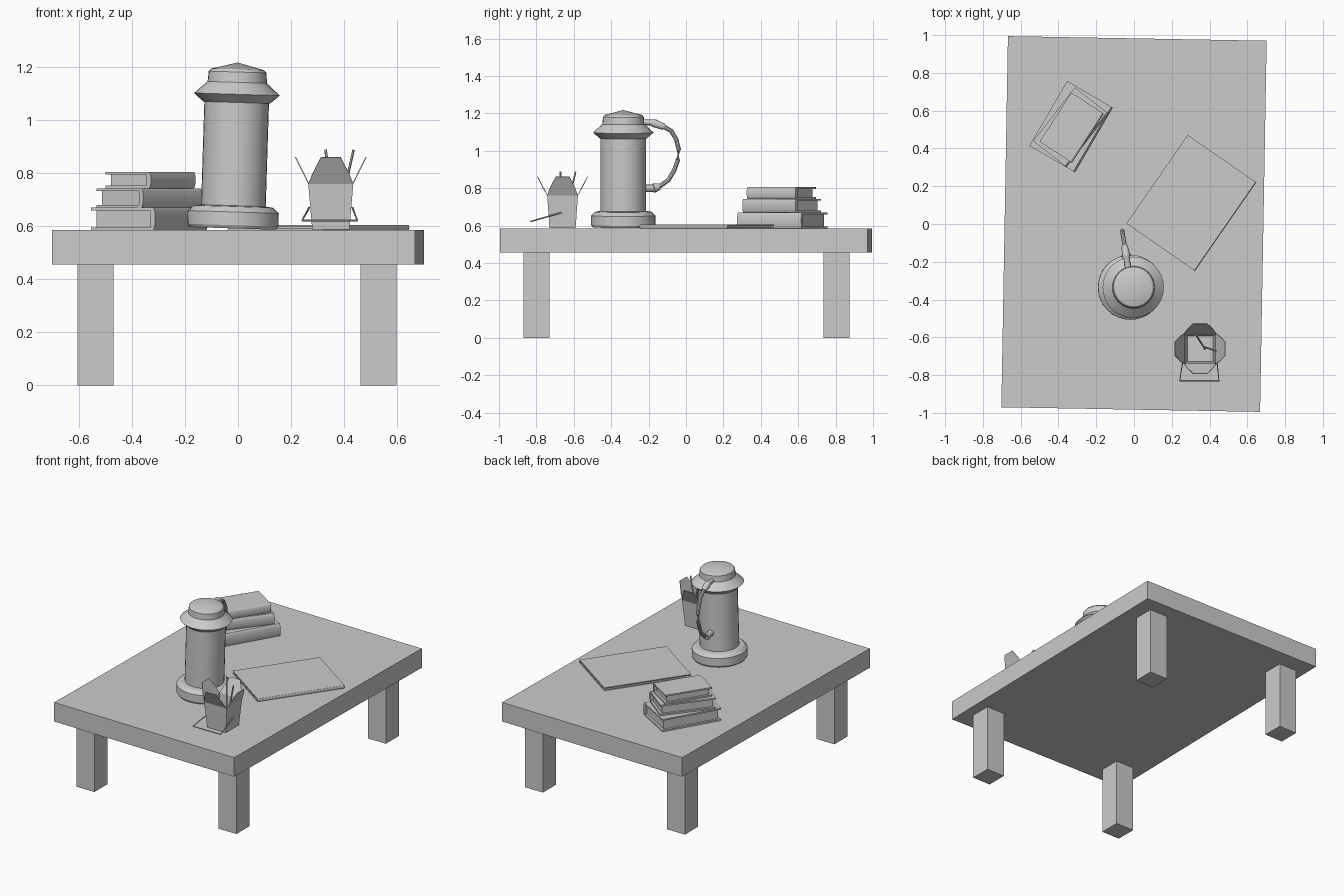
import bpy, bmesh, math
from mathutils import Vector, Matrix

if "Cube" in bpy.data.objects:
    bpy.data.objects.remove(bpy.data.objects["Cube"], do_unlink=True)

grey = bpy.data.materials.new("plain grey")
grey.use_nodes = True
GREY = (0.6, 0.6, 0.6, 1)
grey.diffuse_color = GREY
grey.node_tree.nodes["Principled BSDF"].inputs["Base Color"].default_value = GREY

TOP = 0.585  # height of the table surface


def finish(name, bm, smooth=False):
    bmesh.ops.recalc_face_normals(bm, faces=bm.faces)
    mesh = bpy.data.meshes.new(name)
    bm.to_mesh(mesh)
    bm.free()
    mesh.materials.append(grey)
    ob = bpy.data.objects.new(name, mesh)
    bpy.context.collection.objects.link(ob)
    if smooth:
        bpy.ops.object.select_all(action='DESELECT')
        ob.select_set(True)
        bpy.context.view_layer.objects.active = ob
        bpy.ops.object.shade_smooth_by_angle(angle=math.radians(30))
    return ob


def box(name, centre, size, turn=0):
    bm = bmesh.new()
    bmesh.ops.create_cube(bm, size=1)
    bm.transform(Matrix.Translation(centre) @ Matrix.Rotation(math.radians(turn), 4, 'Z')
                 @ Matrix.Diagonal((*size, 1)))
    return finish(name, bm)


def extrude_profile(name, profile, length, place):
    """Extrude an (x, z) outline along y, centred."""
    bm = bmesh.new()
    face = bm.faces.new([bm.verts.new((x, -length / 2, z)) for x, z in profile])
    new = bmesh.ops.extrude_face_region(bm, geom=[face])["geom"]
    bmesh.ops.translate(bm, vec=(0, length, 0), verts=[v for v in new if isinstance(v, bmesh.types.BMVert)])
    bm.transform(place)
    return finish(name, bm)


def lathe(name, profile, place, sides=32):
    """Spin an (r, z) profile into a closed solid."""
    bm = bmesh.new()
    rings = []
    for r, z in profile:
        if r == 0:
            rings.append([bm.verts.new((0, 0, z))] * sides)
        else:
            rings.append([bm.verts.new((r * math.cos(a), r * math.sin(a), z))
                          for a in (math.tau * i / sides for i in range(sides))])
    for low, high in zip(rings, rings[1:]):
        for i in range(sides):
            j = (i + 1) % sides
            bm.faces.new(list(dict.fromkeys((low[i], low[j], high[j], high[i]))))
    bm.transform(place)
    return finish(name, bm, True)


def tube(name, points, radius, sides=10, place=Matrix()):
    """Sweep a round section along a path; radius may be one value or one per point."""
    radii = radius if isinstance(radius, list) else [radius] * len(points)
    points = [Vector(p) for p in points]
    bm = bmesh.new()
    rings = []
    for i, p in enumerate(points):
        along = points[min(i + 1, len(points) - 1)] - points[max(i - 1, 0)]
        turn = along.to_track_quat('Z', 'X').to_matrix()
        rings.append([bm.verts.new(p + turn @ Vector((radii[i] * math.cos(a), radii[i] * math.sin(a), 0)))
                      for a in (math.tau * k / sides for k in range(sides))])
    for low, high in zip(rings, rings[1:]):
        for k in range(sides):
            bm.faces.new((low[k], low[k - 1], high[k - 1], high[k]))
    bm.faces.new(rings[0])
    bm.faces.new(rings[-1])
    bm.transform(place)
    return finish(name, bm, True)


# Table
box("table_top", (0, 0, 0.52), (1.37, 1.965, 0.13), -1.02)
for x, side in ((-0.537, "right"), (0.53, "left")):
    for y, end in ((-0.80, "front"), (0.805, "back")):
        box(f"{end}_{side}_leg", (x, y, 0.2275), (0.135, 0.14, 0.455))


# Books: a cover wrapped around a page block, spine on local +x
def book(name, centre, z, width, length, height, turn, cover=0.01, bulge=0.01):
    place = Matrix.Translation((*centre, z)) @ Matrix.Rotation(math.radians(turn - 90), 4, 'Z')
    w = width / 2 - bulge
    arc = [math.pi * (i / 8 - 0.5) for i in range(9)]
    outer = [(w + bulge * math.cos(a), height / 2 * (1 + math.sin(a))) for a in arc]
    inner = [(w - cover, height - cover), (w - cover, cover)]
    wrap = [(-width / 2, 0)] + outer + [(-width / 2, height), (-width / 2, height - cover)]
    wrap += inner + [(-width / 2, cover)]
    extrude_profile(name + "_cover", wrap, length, place)
    inset = min(0.015, height)
    block = [(-width / 2 + inset, cover), (w - cover, cover),
             (w - cover, height - cover), (-width / 2 + inset, height - cover)]
    extrude_profile(name + "_pages", block, length - 2 * inset, place)


book("bottom_book", (-0.333, 0.515), TOP, 0.28, 0.397, 0.085, 59.7)
book("middle_book", (-0.335, 0.512), 0.67, 0.225, 0.36, 0.073, 52)
book("top_book", (-0.33, 0.51), 0.743, 0.205, 0.31, 0.062, 57)
book("notebook", (0.303, 0.112), TOP, 0.44, 0.57, 0.02, 55.3, 0.006, 0.004)

# Flask, leaning very slightly
lean = Matrix.Translation((-0.02, -0.335, 0.592)) @ Matrix.Rotation(math.radians(1.8), 4, 'Y')
lathe("flask_base", [(0, 0), (0.165, 0), (0.172, 0.012), (0.172, 0.062), (0.15, 0.082), (0.122, 0.086),
                     (0, 0.086)], lean)
lathe("flask_body", [(0, 0.08), (0.122, 0.08), (0.122, 0.48), (0, 0.48)], lean)
lathe("flask_lid", [(0, 0.475), (0.126, 0.475), (0.162, 0.506), (0.112, 0.551), (0.109, 0.59),
                    (0.1, 0.6), (0, 0.626)], lean)

# Flask handle, in a vertical plane through the flask axis
swing = Matrix.Translation((-0.015, -0.335, 0)) @ Matrix.Rotation(math.radians(9), 4, 'Z')
loop = [(0.17, 1.147), (0.215, 1.132), (0.26, 1.105), (0.287, 1.06), (0.3, 1.005), (0.295, 0.95),
        (0.275, 0.895), (0.245, 0.845), (0.205, 0.815), (0.165, 0.803)]
tube("flask_handle", [(0, y, z) for y, z in loop], 0.012, 10, swing)
tube("handle_top_mount", [(0, 0.09, 1.15), (0, 0.15, 1.15), (0, 0.165, 1.148), (0, 0.22, 1.128)],
     [0.016, 0.016, 0.022, 0.017], 12, swing)
tube("handle_bottom_mount", [(0, 0.1, 0.8), (0, 0.16, 0.8), (0, 0.165, 0.8), (0, 0.195, 0.808)],
     [0.02, 0.02, 0.025, 0.018], 12, swing)

# Takeaway carton: open tapered shell with four splayed flaps
bm = bmesh.new()
floor, rim, tips = [], [], []
for sx, sy in ((-1, -1), (1, -1), (1, 1), (-1, 1)):
    floor.append(bm.verts.new((sx * 0.07, sy * 0.07, 0.002)))
    rim.append(bm.verts.new((sx * 0.085, sy * 0.082, 0.175)))
bm.faces.new(floor)
for i in range(4):
    j = (i + 1) % 4
    bm.faces.new((floor[i], floor[j], rim[j], rim[i]))
    out = ((rim[i].co + rim[j].co) / 2 * Vector((1, 1, 0))).normalized()
    along = (rim[j].co - rim[i].co).normalized()
    up = Vector((0, 0, 0.1))
    mid = out * 0.135 + Vector((0, 0, 0.275))
    shoulder = out * 0.105
    shoulder.z = 0.215
    flap = [rim[i], rim[j]] + [bm.verts.new(p) for p in (
        shoulder + along * 0.068, mid + along * 0.037, mid - along * 0.037, shoulder - along * 0.068)]
    bm.faces.new(flap)
bm.transform(Matrix.Translation((0.35, -0.66, TOP)))
carton = finish("carton", bm)
shell = carton.modifiers.new("card thickness", 'SOLIDIFY')
shell.thickness = 0.004

# Carton wire handle, folded down to the front
tube("carton_wire", [(0.268, -0.665, 0.67), (0.242, -0.83, 0.622), (0.45, -0.83, 0.622), (0.432, -0.665, 0.67)],
     0.004, 6)

# Chopsticks
tube("chopstick_1", [(0.37, -0.65, 0.6), (0.436, -0.672, 0.888)], 0.005, 6)
tube("chopstick_2", [(0.375, -0.66, 0.6), (0.33, -0.59, 0.888)], 0.005, 6)
